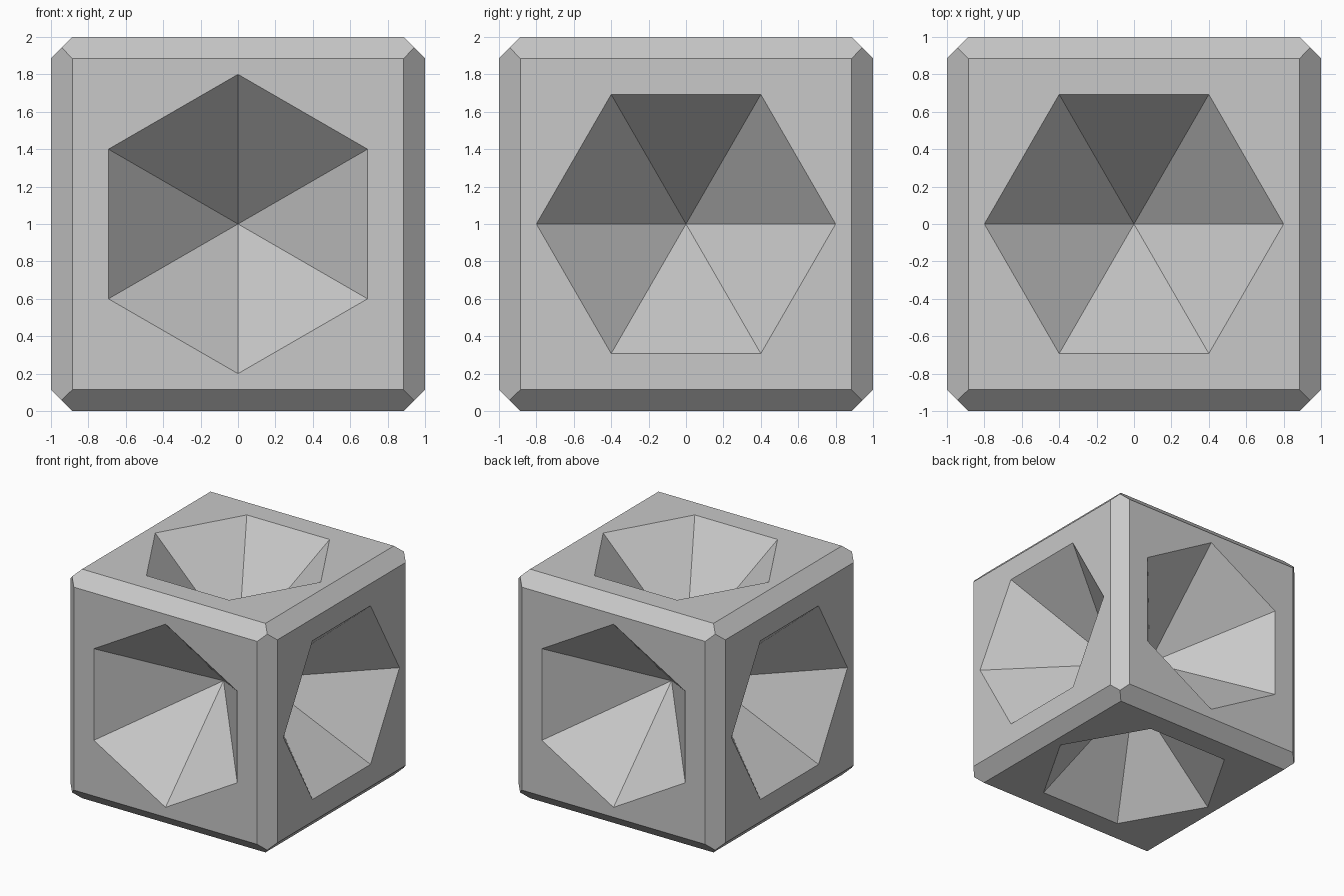
import bpy, bmesh, math
from itertools import product
from mathutils import Vector

if "Cube" in bpy.data.objects:
    bpy.data.objects.remove(bpy.data.objects["Cube"], do_unlink=True)

CHAMFER = 0.114      # width of the cut along every edge
PIT_BOTTOM = 0.2     # distance of each pit's tip from the centre
AXES = [Vector((1, 0, 0)), Vector((0, 1, 0)), Vector((0, 0, 1))]

grey = bpy.data.materials.new("light grey")
grey.use_nodes = True
colour = (0.58, 0.58, 0.58, 1)
grey.diffuse_color = colour
grey.node_tree.nodes["Principled BSDF"].inputs["Base Color"].default_value = colour


def make_object(name, bm):
    bmesh.ops.recalc_face_normals(bm, faces=bm.faces)
    mesh = bpy.data.meshes.new(name)
    bm.to_mesh(mesh)
    bm.free()
    mesh.materials.append(grey)
    obj = bpy.data.objects.new(name, mesh)
    bpy.context.collection.objects.link(obj)
    obj.location.z = 1
    return obj


# Chamfered cube: face corners plus one point where three chamfers meet
bm = bmesh.new()
inner, meet = 1 - CHAMFER, 1 - CHAMFER / 2
for signs in product((-1, 1), repeat=3):
    bm.verts.new([s * meet for s in signs])
    for i in range(3):
        bm.verts.new([s * (1 if k == i else inner) for k, s in enumerate(signs)])
bmesh.ops.convex_hull(bm, input=bm.verts)
bmesh.ops.dissolve_limit(bm, angle_limit=math.radians(1), verts=bm.verts, edges=bm.edges)
cube = make_object("chamfered_block", bm)

# Six hexagonal cones pointing at the centre, one through each side
bm = bmesh.new()
for i, sign in product(range(3), (-1, 1)):
    axis, spoke, side = AXES[i] * sign, AXES[(i + 1) % 3], AXES[(i + 2) % 3]
    tip = bm.verts.new(axis * PIT_BOTTOM)
    ring = []
    for k in range(6):
        a = math.radians(60 * k)
        ring.append(bm.verts.new(axis * (PIT_BOTTOM + 1) + spoke * math.cos(a) + side * math.sin(a)))
    bm.faces.new(ring)
    for k in range(6):
        bm.faces.new((ring[k], tip, ring[(k + 1) % 6]))
cutter = make_object("pit_cutter", bm)
cutter.hide_render = True

# Carve the pits, then discard the cutter
cut = cube.modifiers.new("pits", 'BOOLEAN')
cut.operation = 'DIFFERENCE'
cut.solver = 'EXACT'
cut.object = cutter
bpy.context.view_layer.objects.active = cube
cube.select_set(True)
bpy.ops.object.modifier_apply(modifier=cut.name)
bpy.data.objects.remove(cutter, do_unlink=True)
